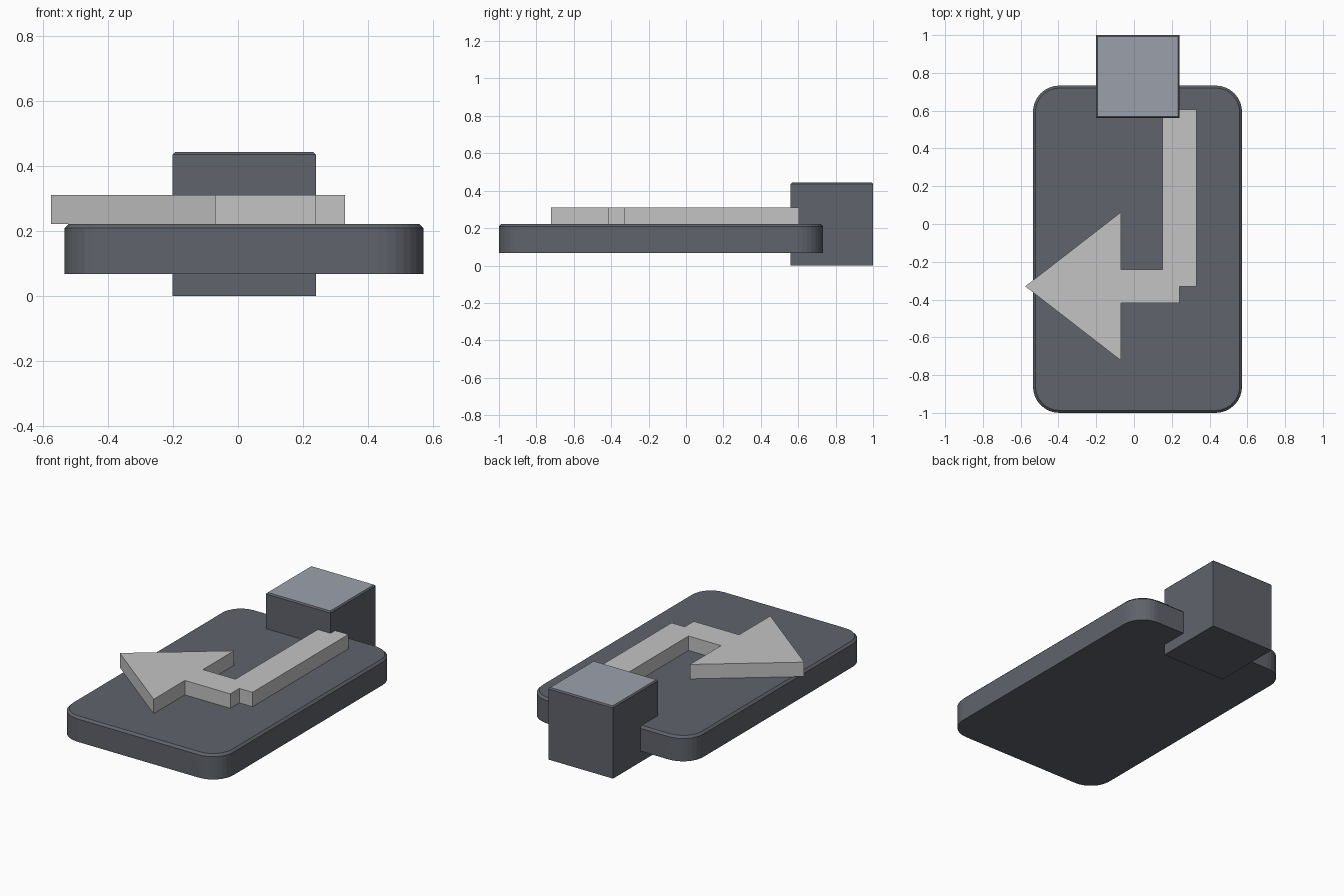
import bpy
import bmesh
from math import cos, sin, pi

cube = bpy.data.objects.get("Cube")
if cube:
    bpy.data.objects.remove(cube, do_unlink=True)


def material(name, rgb):
    mat = bpy.data.materials.new(name)
    mat.use_nodes = True
    color = (*rgb, 1)
    mat.diffuse_color = color
    mat.node_tree.nodes["Principled BSDF"].inputs["Base Color"].default_value = color
    return mat


slate = material("slate grey", (0.115, 0.125, 0.145))
steel = material("pale steel", (0.33, 0.355, 0.41))
silver = material("light grey", (0.55, 0.55, 0.55))


def prism(name, outline, bottom, top, mats, chamfer=0):
    """Extrude an outline upward, optionally chamfering its top rim."""
    bm = bmesh.new()
    base = bm.faces.new([bm.verts.new((x, y, bottom)) for x, y in outline])
    grown = bmesh.ops.extrude_face_region(bm, geom=[base], use_keep_orig=True)
    for v in grown["geom"]:
        if isinstance(v, bmesh.types.BMVert):
            v.co.z = top
    bmesh.ops.recalc_face_normals(bm, faces=bm.faces)
    if chamfer:
        rim = [e for e in bm.edges if all(v.co.z > top - 1e-5 for v in e.verts)]
        bmesh.ops.bevel(bm, geom=rim, offset=chamfer, segments=1,
                        affect='EDGES', profile=0.5)
    bm.normal_update()
    # The last material goes on the upward-facing cap
    for f in bm.faces:
        f.material_index = len(mats) - 1 if f.normal.z > 0.9 else 0
    mesh = bpy.data.meshes.new(name)
    bm.to_mesh(mesh)
    bm.free()
    for m in mats:
        mesh.materials.append(m)
    obj = bpy.data.objects.new(name, mesh)
    bpy.context.collection.objects.link(obj)
    return obj


def rounded_rectangle(x0, x1, y0, y1, r, steps=8):
    centres = [(x1 - r, y1 - r), (x0 + r, y1 - r), (x0 + r, y0 + r), (x1 - r, y0 + r)]
    return [(cx + r * cos((k + i / steps) * pi / 2), cy + r * sin((k + i / steps) * pi / 2))
            for k, (cx, cy) in enumerate(centres) for i in range(steps + 1)]


# Rounded base slab
prism("base_slab", rounded_rectangle(-0.535, 0.572, -1, 0.733, 0.14),
      0.068, 0.222, [slate], 0.013)

# Block through the back edge, with a pale cap
prism("back_block", [(-0.202, 0.56), (0.24, 0.56), (0.24, 1), (-0.202, 1)],
      0, 0.444, [slate, steel], 0.008)

# Bent arrow lying on the slab, with a notched outer corner
prism("bent_arrow", [(-0.576, -0.33), (-0.07, -0.722), (-0.07, -0.418), (0.24, -0.418),
                     (0.24, -0.33), (0.33, -0.33), (0.33, 0.605), (0.152, 0.605),
                     (0.152, -0.242), (-0.07, -0.242), (-0.07, 0.062)],
      0.222, 0.311, [silver])
